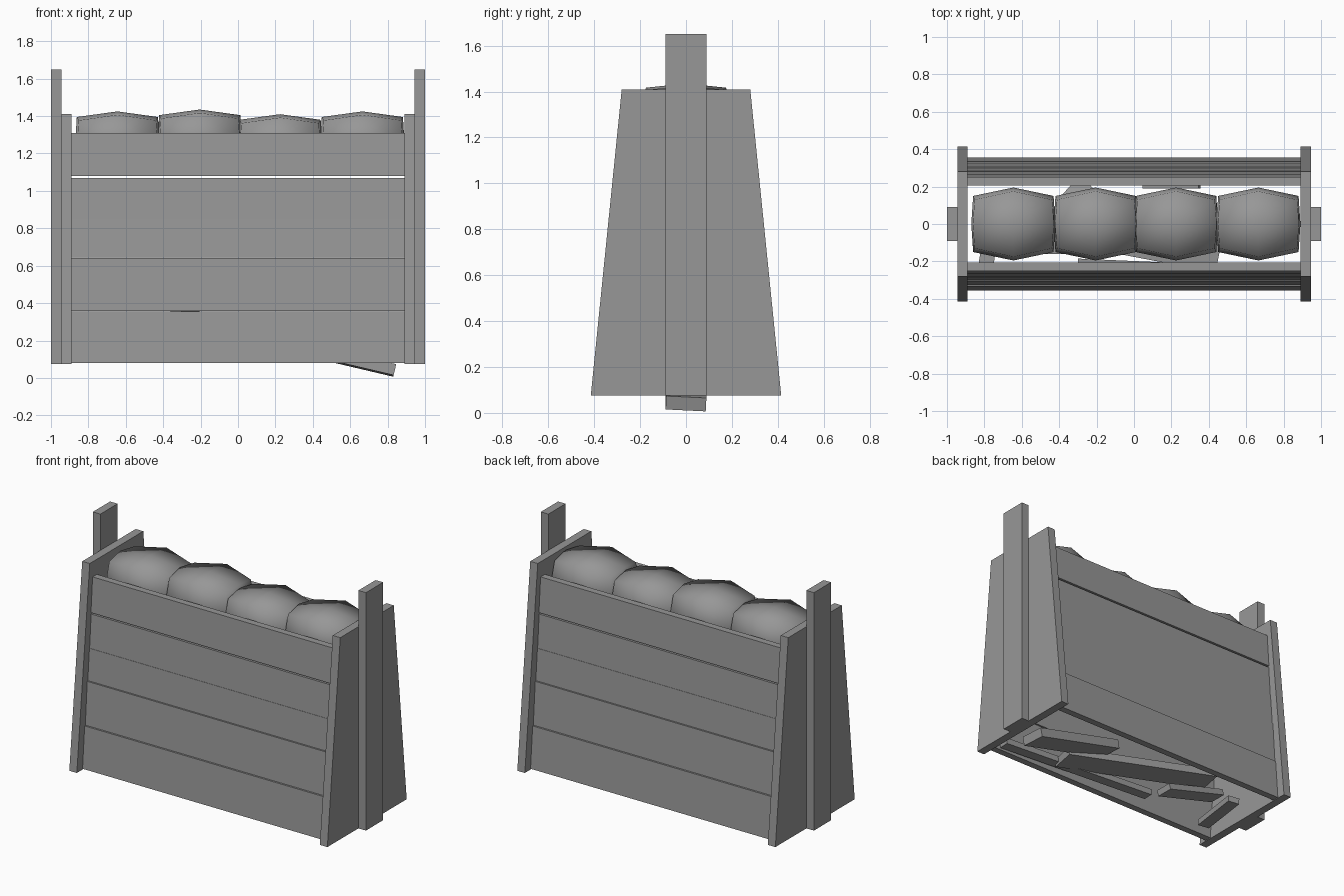
import bpy, bmesh, math
from mathutils import Vector, Matrix

if "Cube" in bpy.data.objects:
    bpy.data.objects.remove(bpy.data.objects["Cube"])

grey = bpy.data.materials.new("weathered_grey")
grey.diffuse_color = (0.31, 0.31, 0.31, 1)
grey.use_nodes = True
grey.node_tree.nodes["Principled BSDF"].inputs["Base Color"].default_value = grey.diffuse_color


def finish(name, bm, smooth=False):
    bmesh.ops.recalc_face_normals(bm, faces=bm.faces)
    mesh = bpy.data.meshes.new(name)
    bm.to_mesh(mesh)
    bm.free()
    mesh.materials.append(grey)
    for p in mesh.polygons:
        p.use_smooth = smooth
    ob = bpy.data.objects.new(name, mesh)
    bpy.context.collection.objects.link(ob)
    return ob


def prism(name, profile, x0, x1):
    """Extrude a (y, z) outline along x."""
    bm = bmesh.new()
    a = [bm.verts.new((x0, y, z)) for y, z in profile]
    b = [bm.verts.new((x1, y, z)) for y, z in profile]
    n = len(profile)
    bm.faces.new(a)
    bm.faces.new(b[::-1])
    for i in range(n):
        bm.faces.new((a[i], a[(i + 1) % n], b[(i + 1) % n], b[i]))
    return finish(name, bm)


def board(name, start, end, width, thick, roll=0.0):
    """Box running from start to end."""
    s, e = Vector(start), Vector(end)
    x = (e - s).normalized()
    y = Vector((0, 0, 1)).cross(x).normalized()
    z = x.cross(y)
    rot = Matrix((x, y, z)).transposed().to_4x4()
    m = (Matrix.Translation((s + e) / 2) @ rot @ Matrix.Rotation(roll, 4, 'X')
         @ Matrix.Diagonal(((e - s).length, width, thick, 1)))
    bm = bmesh.new()
    bmesh.ops.create_cube(bm, size=1, matrix=m)
    return finish(name, bm)


# Tapered end panels with an upright post on the outside
for side, s in (("left", -1), ("right", 1)):
    prism(side + "_end_panel",
          [(-0.415, 0.075), (0.415, 0.075), (0.28, 1.41), (-0.28, 1.41)],
          s * 0.89, s * 0.945)
    prism(side + "_post",
          [(-0.09, 0.075), (0.09, 0.075), (0.09, 1.65), (-0.09, 1.65)],
          s * 0.945, s * 1.0)

# Leaning side planks, with an open slit under the top one
# (bottom z, top z, outer y at bottom, outer y at top)
planks = [(0.08, 0.355, 0.355, 0.333), (0.358, 0.64, 0.326, 0.306),
          (0.643, 0.85, 0.300, 0.283), (0.85, 1.07, 0.281, 0.265),
          (1.08, 1.31, 0.267, 0.250)]
for side, s in (("front", -1), ("back", 1)):
    for i, (z0, z1, y0, y1) in enumerate(planks):
        t = 0.045
        prism(f"{side}_plank_{i + 1}",
              [(s * y0, z0), (s * y1, z1), (s * (y1 - t), z1), (s * (y0 - t), z0)],
              -0.89, 0.89)

# Row of plump filled sacks: a cube cut once and rounded
for i, (cx, top) in enumerate([(-0.645, 1.425), (-0.205, 1.435),
                               (0.225, 1.41), (0.665, 1.425)]):
    bm = bmesh.new()
    bmesh.ops.create_cube(bm, size=2)
    bmesh.ops.subdivide_edges(bm, edges=bm.edges[:], cuts=1, use_grid_fill=True)
    half = 0.165
    for v in bm.verts:
        x, y, z = v.co
        ax, ay, az = abs(x), abs(y), abs(z)
        v.co = (cx + x * (0.225 - 0.01 * ay - 0.008 * az),
                y * (0.195 - 0.045 * ax - 0.02 * az),
                top - half + z * (half - 0.03 * ax - 0.018 * ay))
    finish(f"sack_{i + 1}", bm, smooth=True)

# Loose boards lying inside the crate
board("loose_board_low", (0.2, 0, 0.19), (0.838, 0, 0.04), 0.175, 0.06, -0.05)
board("loose_board_long", (0.45, -0.17, 0.11), (-0.6, 0.03, 0.25), 0.18, 0.05)
board("loose_board_front", (0.85, -0.27, 0.11), (-0.3, -0.22, 0.14), 0.07, 0.04)
board("loose_board_short", (-0.33, -0.1, 0.13), (-0.77, -0.1, 0.25), 0.12, 0.04)
board("loose_board_cross", (-0.8, -0.27, 0.13), (-0.74, 0.1, 0.12), 0.08, 0.04)
board("loose_board_back", (-0.33, 0.2, 0.32), (-0.1, -0.02, 0.5), 0.14, 0.04)
board("loose_board_rear", (0.05, 0.22, 0.42), (0.35, 0.22, 0.5), 0.06, 0.04)
